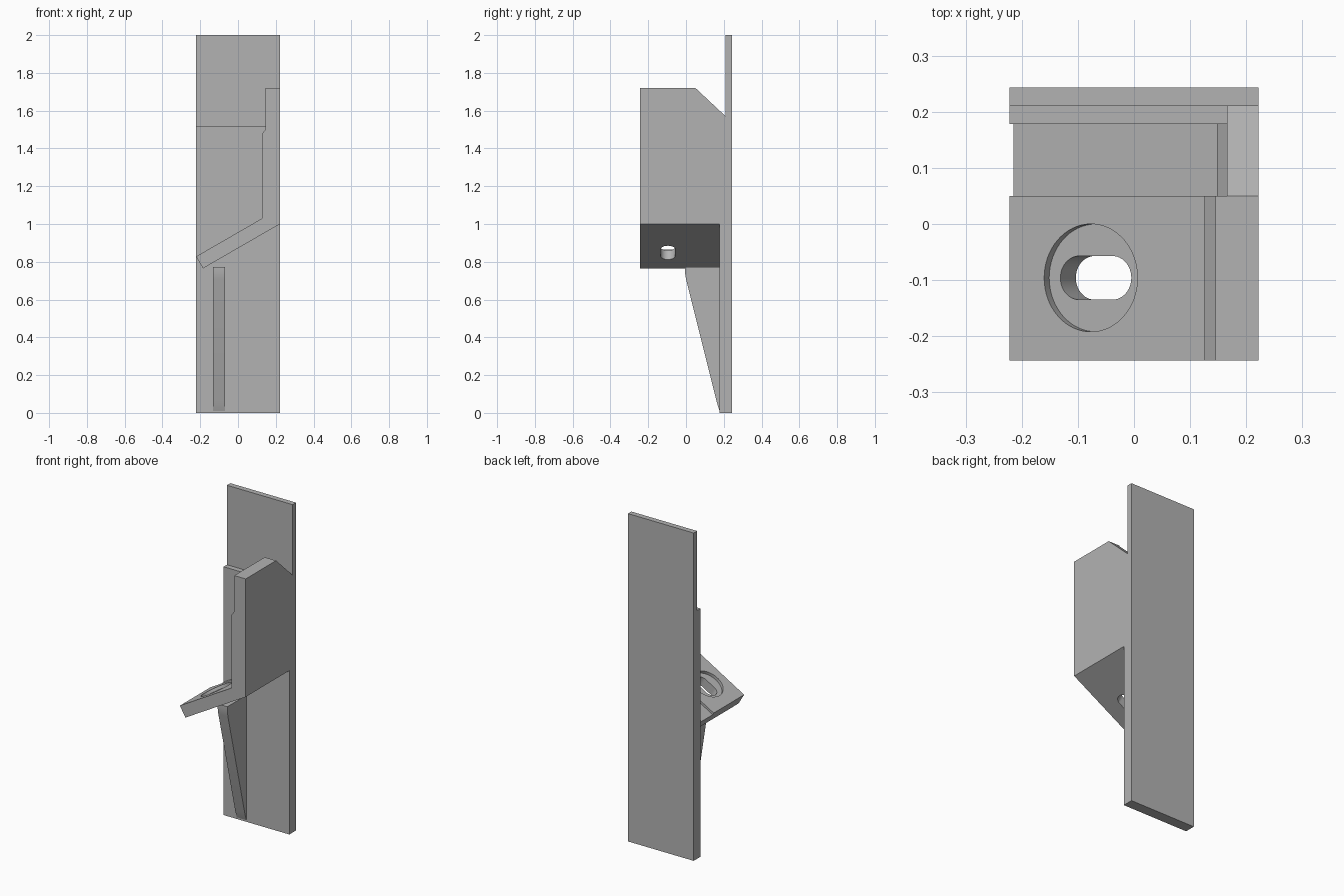
import bpy
import bmesh
from math import cos, sin, pi, radians
from mathutils import Matrix, Vector

cube = bpy.data.objects.get("Cube")
if cube:
    bpy.data.objects.remove(cube, do_unlink=True)

grey = bpy.data.materials.new("plain grey")
grey.use_nodes = True
GREY = (0.45, 0.45, 0.45, 1)
grey.diffuse_color = GREY
grey.node_tree.nodes["Principled BSDF"].inputs["Base Color"].default_value = GREY

X, Y, Z = Vector((1, 0, 0)), Vector((0, 1, 0)), Vector((0, 0, 1))
TILT = radians(30)
ALONG = Vector((cos(TILT), 0, sin(TILT)))     # up the shelf slope
NORMAL = Vector((-sin(TILT), 0, cos(TILT)))   # out of the shelf top


def prism(name, points, lo, hi, axes, origin=(0, 0, 0)):
    """Extrude a 2D outline, drawn in axes[0] and axes[1], along axes[2]."""
    frame = Matrix(axes).transposed()
    bm = bmesh.new()
    face = bm.faces.new([bm.verts.new((a, b, lo)) for a, b in points])
    new = bmesh.ops.extrude_face_region(bm, geom=[face])["geom"]
    top = [v for v in new if isinstance(v, bmesh.types.BMVert)]
    bmesh.ops.translate(bm, verts=top, vec=(0, 0, hi - lo))
    for v in bm.verts:
        v.co = frame @ v.co + Vector(origin)
    bmesh.ops.recalc_face_normals(bm, faces=bm.faces)
    mesh = bpy.data.meshes.new(name)
    bm.to_mesh(mesh)
    bm.free()
    mesh.materials.append(grey)
    obj = bpy.data.objects.new(name, mesh)
    bpy.context.collection.objects.link(obj)
    return obj


def stadium(radius, half=0.0, n=24):
    """Circle, or a slot outline when half is more than zero."""
    pts = []
    for side in (0, 1):
        for i in range(n + 1 if half else n):
            t = -pi / 2 + pi * side + pi * i / n
            pts.append((radius * cos(t) + (half, -half)[side], radius * sin(t)))
    return pts


def cut(target, cutter):
    mod = target.modifiers.new("cut", "BOOLEAN")
    mod.operation, mod.solver, mod.object = "DIFFERENCE", "EXACT", cutter
    bpy.context.view_layer.objects.active = target
    bpy.ops.object.modifier_apply(modifier=mod.name)
    bpy.data.objects.remove(cutter, do_unlink=True)


def shelf_top(x):
    return 0.828 + (x + 0.222) * sin(TILT) / cos(TILT)


FRONT, BACK, SIDE = -0.243, 0.243, 0.222
XZ, YZ, SHELF = (X, Z, Y), (Y, Z, X), (ALONG, Y, NORMAL)

# Back plate, thinner above the step
plate = prism("back_plate", [(0.178, 0), (BACK, 0), (BACK, 2), (0.21, 2),
                             (0.21, 1.515), (0.178, 1.515)], -SIDE, SIDE, YZ)

# Side wall and tilted shelf in one section
bracket = prism("side_wall_and_shelf", [
    (-0.185, 0.765), (SIDE, 1.0), (SIDE, 1.72), (0.145, 1.72), (0.145, 1.5),
    (0.126, 1.476), (0.126, shelf_top(0.126)), (-SIDE, shelf_top(-SIDE))],
    FRONT, 0.21, XZ)

# Shallow pocket along the rear of wall and shelf
drop = 0.016
cut(bracket, prism("pocket_cutter", [
    (0.148, shelf_top(0.148) - drop), (0.148, 1.476), (0.166, 1.5), (0.166, 1.9),
    (-0.4, 1.9), (-0.4, shelf_top(-0.4) - drop)], 0.05, 0.3, XZ))

# Sloped rear corner of the wall
cut(bracket, prism("corner_cutter", [(-0.03, 1.795), (0.29, 1.495), (0.29, 1.9),
                                     (-0.03, 1.9)], 0, 0.4, YZ))

# Relief groove where shelf meets wall
cut(bracket, prism("groove_cutter", stadium(0.017), -0.3, 0.05, XZ, (0.134, 0, 1.034)))

# Two pin holes through the wall
for y in (-0.19, -0.01):
    cut(bracket, prism("pin_hole_cutter", stadium(0.024), 0, 0.4, YZ, (0, y, 1.6)))

# Round recess and slot through the shelf
centre = (-0.077, -0.096, shelf_top(-0.077))
cut(bracket, prism("recess_cutter", stadium(0.096, n=32), -0.018, 0.06, SHELF, centre))
cut(bracket, prism("slot_cutter", stadium(0.039, 0.034), -0.15, 0.06, SHELF, centre))

# Tapered rib under the shelf
rib = prism("support_rib", [
    (0.19, 0.772), (-0.006, 0.772), (-0.006, 0.745), (0.0, 0.71), (0.162, 0.06),
    (0.171, 0.03), (0.178, 0.01), (0.19, 0.01)], -0.133, -0.068, YZ)

# Crisp edges with smooth curves
for obj in (plate, bracket, rib):
    bpy.ops.object.select_all(action="DESELECT")
    obj.select_set(True)
    bpy.context.view_layer.objects.active = obj
    bpy.ops.object.shade_smooth_by_angle(angle=radians(25))
